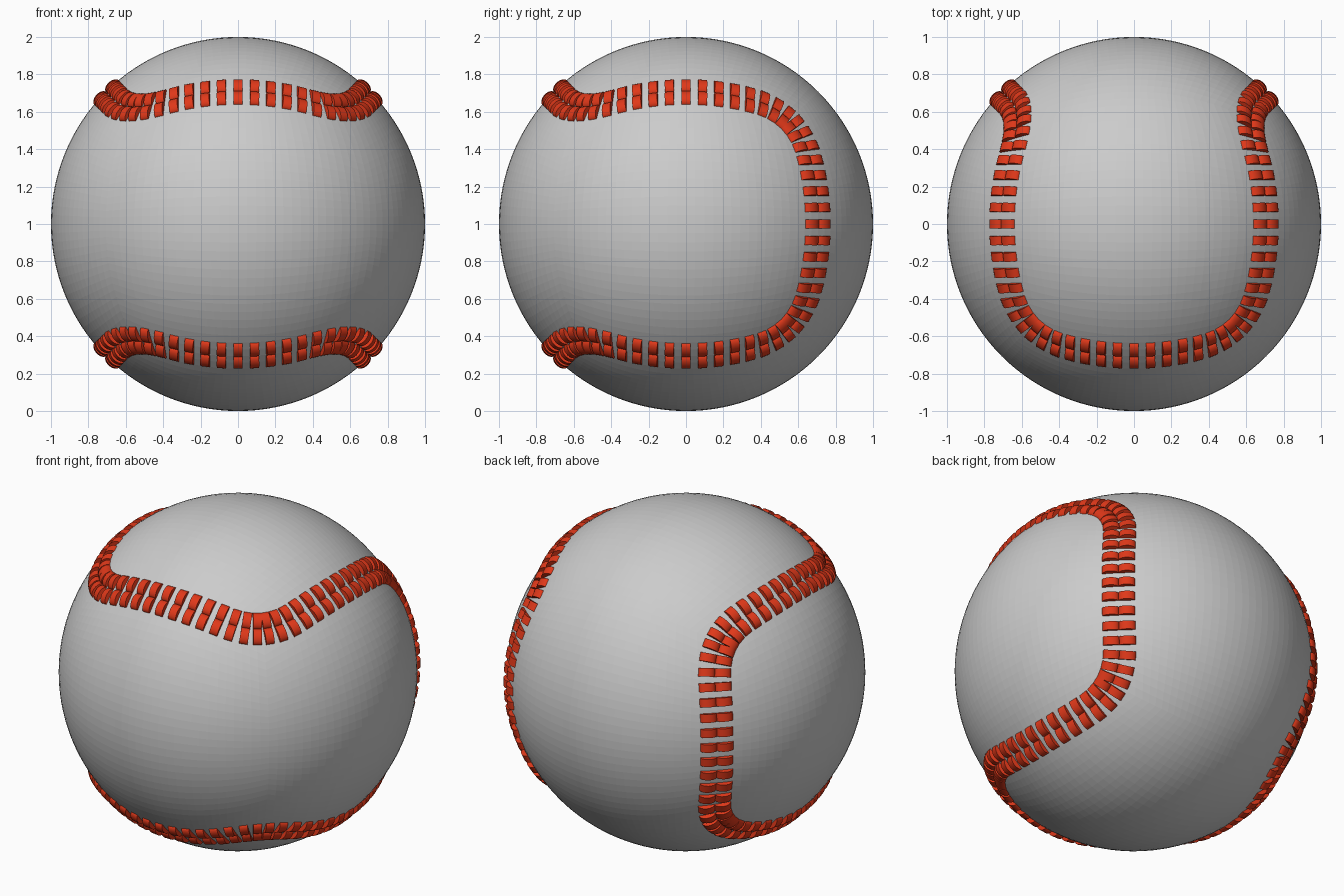
import bpy, bmesh, math
from mathutils import Vector

if "Cube" in bpy.data.objects:
    bpy.data.objects.remove(bpy.data.objects["Cube"])

CENTRE = Vector((0, 0, 1))


def finish(bm, name):
    bmesh.ops.recalc_face_normals(bm, faces=bm.faces[:])
    bmesh.ops.translate(bm, verts=bm.verts[:], vec=CENTRE)
    mesh = bpy.data.meshes.new(name)
    bm.to_mesh(mesh)
    bm.free()
    obj = bpy.data.objects.new(name, mesh)
    bpy.context.collection.objects.link(obj)
    return obj


# Ball: finely divided cube blown up to a unit sphere
bm = bmesh.new()
bmesh.ops.create_cube(bm, size=2)
bmesh.ops.subdivide_edges(bm, edges=bm.edges[:], cuts=31, use_grid_fill=True)
for v in bm.verts:
    v.co = Vector([math.tan(c * math.pi / 4) for c in v.co]).normalized()
finish(bm, "ball")

# Seam path: great-circle edge with a rounded corner, from edge middle to corner middle
X0 = 0.37
A0 = math.sqrt((1 - X0 * X0) / 2)
start, end = Vector((X0, -A0, A0)), Vector((A0, -X0, A0))
corner = Vector((1, -1, 1)).normalized()
path = []
for i in range(41):
    x = X0 * i / 40
    a = math.sqrt((1 - x * x) / 2)
    path.append(Vector((x, -a, a)))
for i in range(1, 41):
    t = i / 80
    path.append((start * (1 - t) ** 2 + corner * 2 * t * (1 - t) + end * t * t).normalized())
lengths = [0]
for a, b in zip(path, path[1:]):
    lengths.append(lengths[-1] + (b - a).length)


def at_length(s):
    for i in range(1, len(path)):
        if s <= lengths[i]:
            f = (s - lengths[i - 1]) / (lengths[i] - lengths[i - 1])
            return path[i - 1].lerp(path[i], f).normalized()
    return path[-1].copy()


# Stitch places, closer together towards the corner
HALF = 7.5
SPACING = 0.088
squeeze = 4 * (SPACING - lengths[-1] / HALF)
first = [at_length(SPACING * u - squeeze * u ** 4 / (4 * HALF ** 3)) for u in range(8)]
quarter = first + [Vector((-p.y, -p.x, p.z)) for p in reversed(first)]
lobe = [Vector((-p.x, p.y, p.z)) for p in reversed(quarter[1:])] + quarter[:-1]
seam = []
for _ in range(4):
    seam += lobe
    lobe = [Vector((p.z, -p.y, -p.x)) for p in lobe]

# Stitches: two domed blocks side by side at each place
ARC = 10
bm = bmesh.new()
for i, n in enumerate(seam):
    tangent = seam[(i + 1) % len(seam)] - seam[i - 1]
    tangent = (tangent - n * tangent.dot(n)).normalized()
    across = n.cross(tangent)
    for side in (-1, 1):
        rings = []
        for along in (-0.024, 0.024):
            ring = []
            for k in range(ARC + 1):
                ang = math.pi * k / ARC
                off = side * 0.046 + 0.048 * math.cos(ang)
                h = -0.006 + 0.031 * math.sin(ang)
                ring.append(bm.verts.new((n + across * off).normalized() * (1 + h) + tangent * along))
            rings.append(ring)
        r0, r1 = rings
        for k in range(ARC + 1):
            j = (k + 1) % (ARC + 1)
            bm.faces.new((r0[k], r0[j], r1[j], r1[k]))
        bm.faces.new(r0)
        bm.faces.new(r1)
stitches = finish(bm, "stitches")

red = bpy.data.materials.new("red_thread")
red.diffuse_color = (0.75, 0.04, 0.01, 1)
red.use_nodes = True
red.node_tree.nodes["Principled BSDF"].inputs["Base Color"].default_value = red.diffuse_color
stitches.data.materials.append(red)
bpy.context.view_layer.objects.active = stitches
stitches.select_set(True)
bpy.ops.object.shade_smooth_by_angle(angle=math.radians(35))
